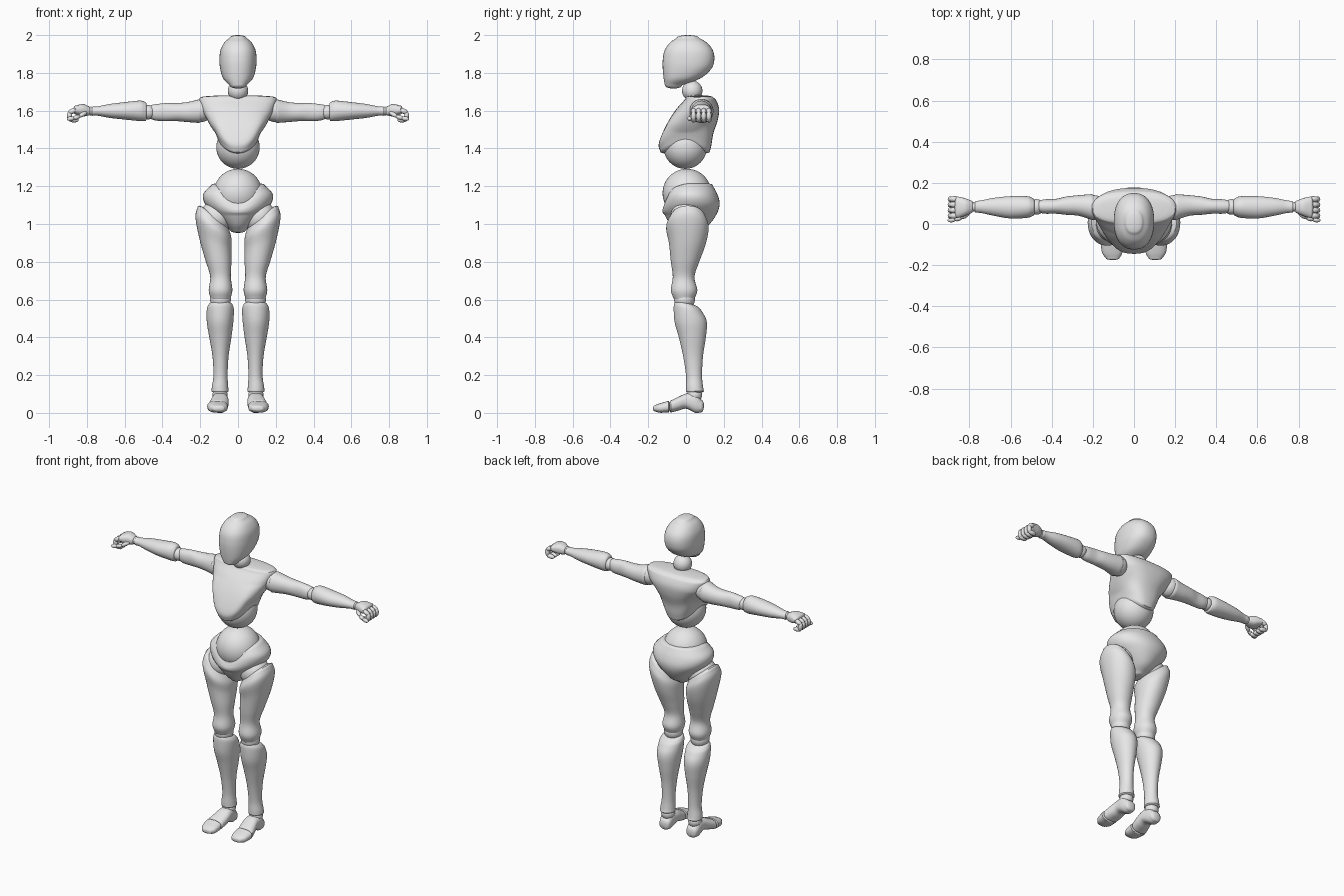
import bpy, bmesh
from math import sin, cos, pi, exp, copysign
from mathutils import Vector, Matrix

cube = bpy.data.objects.get("Cube")
if cube:
    bpy.data.objects.remove(cube)

grey = bpy.data.materials.new("plain_grey")
grey.use_nodes = True
grey.diffuse_color = (0.8, 0.8, 0.8, 1)
grey.node_tree.nodes["Principled BSDF"].inputs["Base Color"].default_value = grey.diffuse_color

SIDES, STEPS = 40, 6
parts = []


def clamp(value):
    return max(0.0, min(1.0, value))


def finish(name, bm, mirrored):
    """Turn a bmesh into a named object, optionally mirrored to the other side."""
    bmesh.ops.recalc_face_normals(bm, faces=bm.faces)
    mesh = bpy.data.meshes.new(name)
    bm.to_mesh(mesh)
    bm.free()
    mesh.materials.append(grey)
    obj = bpy.data.objects.new(name, mesh)
    bpy.context.collection.objects.link(obj)
    if mirrored:
        modifier = obj.modifiers.new("Mirror", 'MIRROR')
        modifier.use_mirror_merge = False
    parts.append(obj)


def smooth_rows(rows):
    """Catmull-Rom interpolation between cross-sections."""
    rows = [Vector(r) for r in rows]
    padded = [rows[0] * 2 - rows[1]] + rows + [rows[-1] * 2 - rows[-2]]
    result = []
    for a, b, c, d in zip(padded, padded[1:], padded[2:], padded[3:]):
        for i in range(STEPS):
            t = i / STEPS
            result.append(b + (c - a) * (t / 2)
                          + (a * 2 - b * 5 + c * 4 - d) * (t * t / 2)
                          + (b * 3 - a - c * 3 + d) * (t ** 3 / 2))
    return result + [rows[-1]]


def loft(name, axis, rows, domes=(.01, .01), power=2.0, warp=None, mirrored=False):
    """Skin rounded sections; a row is position, low and high of both cross axes.
    Short rows give a half width for the first cross axis."""
    rows = [(r[0], -r[1], *r[1:]) if len(r) == 4 else r for r in rows]
    sections = smooth_rows(rows)

    def dome(section, height):
        rings = []
        for i in range(1, 6):
            angle = i / 6 * pi / 2 + pi / 24
            p, a, b, c, d = section
            k = cos(angle)
            u, v = (a + b) / 2, (c + d) / 2
            rings.append((p + height * sin(angle), u + (a - u) * k, u + (b - u) * k,
                          v + (c - v) * k, v + (d - v) * k))
        return rings

    sections = dome(sections[0], -domes[0])[::-1] + sections + dome(sections[-1], domes[1])
    bm = bmesh.new()
    rings = []
    for p, a, b, c, d in sections:
        ring = []
        for i in range(SIDES):
            angle = 2 * pi * i / SIDES
            s, t = [copysign(abs(f) ** (2 / power), f) for f in (cos(angle), sin(angle))]
            u, v = (a + b) / 2 + (b - a) / 2 * s, (c + d) / 2 + (d - c) / 2 * t
            point = Vector({'X': (p, u, v), 'Y': (u, p, v), 'Z': (u, v, p)}[axis])
            if warp:
                point.z += warp(*point)
            ring.append(bm.verts.new(point))
        rings.append(ring)
    for low, high in zip(rings, rings[1:]):
        for i in range(SIDES):
            j = (i + 1) % SIDES
            bm.faces.new((low[i], low[j], high[j], high[i]))
    bm.faces.new(rings[0])
    bm.faces.new(rings[-1])
    finish(name, bm, mirrored)


def ball(name, centre, radius, mirrored=False):
    bm = bmesh.new()
    bmesh.ops.create_uvsphere(bm, u_segments=40, v_segments=24, radius=radius,
                              matrix=Matrix.Translation(centre))
    finish(name, bm, mirrored)


def finger(name, joints, radius):
    """A chain of egg-shaped segments between joints."""
    bm = bmesh.new()
    for start, end in zip(joints, joints[1:]):
        start, end = Vector(start), Vector(end)
        span = end - start
        matrix = (Matrix.Translation((start + end) / 2)
                  @ span.to_track_quat('Z', 'Y').to_matrix().to_4x4()
                  @ Matrix.Diagonal((radius, radius, span.length / 2 + radius / 2, 1)))
        bmesh.ops.create_uvsphere(bm, u_segments=16, v_segments=10, radius=1, matrix=matrix)
    finish(name, bm, True)


# Rim shapes: arched ribcage, dipped waistband, slanted thigh and shin tops
def rib_arch(x, y, z):
    return 5 * min(x * x, .0144) * clamp((1.6 - z) / .2)


def waist_dip(x, y, z):
    return -.1 * clamp((z - 1.05) / .15) * exp(-(x / .1) ** 2) * clamp(-y / .1)


def hip_slant(x, y, z):
    return .75 * (x - .13) * clamp((z - .8) / .23)


def shin_slant(x, y, z):
    return -.25 * y * clamp((z - .5) / .08)


# Head and neck
loft("head", 'Z', [(1.735, .045, -.112, -.02), (1.77, .078, -.118, .075),
                   (1.82, .094, -.123, .133), (1.87, .098, -.123, .15),
                   (1.92, .093, -.113, .142), (1.96, .073, -.085, .11),
                   (1.985, .045, -.05, .07)], (.018, .015), 2.3)
ball("neck_ball", (0, .033, 1.705), .054)
loft("neck_base", 'Z', [(1.62, .07, 0, .12), (1.66, .055, 0, .1), (1.685, .045, .0, .08)])

# Torso
loft("chest", 'Z', [(1.38, .1, -.135, .125), (1.42, .122, -.145, .135),
                    (1.48, .148, -.125, .145), (1.55, .172, -.09, .168),
                    (1.61, .192, -.05, .175), (1.655, .205, -.01, .16),
                    (1.67, .2, .0, .145)], (.012, .012), 2.5, rib_arch)
ball("abdomen_ball", (0, -.004, 1.407), .115)
ball("waist_ball", (0, .005, 1.163), .129)
loft("pelvis", 'Z', [(.965, .04, -.05, .07), (1.0, .075, -.085, .125),
                     (1.06, .135, -.118, .166), (1.11, .177, -.125, .178),
                     (1.16, .183, -.12, .165), (1.21, .138, -.112, .138)],
     (.012, .008), 2.1, waist_dip)

# Legs
ball("hip_balls", (.115, .005, 1.035), .088, True)
loft("thighs", 'Z', [(.605, .04, .145, -.065, .045), (.65, .03, .155, -.08, .06),
                     (.72, .038, .147, -.07, .045), (.8, .035, .17, -.08, .07),
                     (.9, .035, .205, -.09, .105), (.98, .035, .225, -.105, .12),
                     (1.03, .045, .213, -.085, .105)], (.015, .025), 2.1, hip_slant, True)
ball("knee_balls", (.093, -.008, .6), .055, True)
loft("shins", 'Z', [(.115, .05, .14, 0, .095), (.14, .052, .138, 0, .09),
                    (.2, .055, .13, 0, .085), (.3, .05, .135, -.015, .09),
                    (.4, .035, .152, -.038, .105), (.48, .025, .165, -.06, .11),
                    (.55, .022, .165, -.065, .085), (.575, .03, .155, -.058, .065)],
     (.01, .01), 2.0, shin_slant, True)

# Feet
ball("ankle_balls", (.095, .045, .095), .04, True)
loft("feet", 'Y', [(-.08, .055, .16, .002, .066), (-.04, .05, .15, .012, .085),
                   (0, .05, .14, .022, .102), (.05, .055, .137, 0, .108),
                   (.08, .06, .13, .003, .07)], (.008, .015), 2.4, None, True)
loft("toes", 'Y', [(-.165, .07, .138, .008, .04), (-.14, .057, .155, .001, .05),
                   (-.092, .054, .163, .002, .064)], (.01, .006), 2.5, None, True)

# Arms
ball("shoulder_balls", (.195, .08, 1.6), .06, True)
loft("upper_arms", 'X', [(.205, .02, .145, 1.535, 1.66), (.27, .04, .14, 1.54, 1.645),
                         (.33, .045, .133, 1.545, 1.64), (.38, .05, .122, 1.545, 1.64),
                         (.43, .05, .12, 1.547, 1.635), (.46, .055, .115, 1.555, 1.63)],
     (.025, .01), 2.1, None, True)
ball("elbow_balls", (.475, .083, 1.592), .038, True)
loft("forearms", 'X', [(.49, .04, .125, 1.545, 1.645), (.52, .03, .135, 1.545, 1.653),
                       (.6, .027, .135, 1.553, 1.645), (.68, .04, .127, 1.562, 1.635),
                       (.74, .053, .115, 1.573, 1.623), (.77, .055, .112, 1.573, 1.622)],
     (.01, .006), 2.0, None, True)

# Hands closed into loose fists
ball("wrist_balls", (.778, .083, 1.598), .023, True)
loft("palms", 'X', [(.787, .055, .112, 1.575, 1.622), (.82, .04, .125, 1.57, 1.635),
                    (.86, .028, .134, 1.58, 1.627)], (.006, .012), 2.4, None, True)
for index, label in enumerate(("index", "middle", "ring", "little")):
    y = .04 + .027 * index
    finger(label + "_fingers", [(.86, y, 1.605), (.893, y, 1.59),
                                (.89, y, 1.553), (.85, y, 1.55)], .014)
finger("thumbs", [(.805, .05, 1.59), (.84, .03, 1.57),
                  (.87, .022, 1.56), (.9, .018, 1.556)], .012)

# Smooth shading
bpy.ops.object.select_all(action='DESELECT')
for obj in parts:
    obj.select_set(True)
bpy.context.view_layer.objects.active = parts[0]
bpy.ops.object.shade_smooth_by_angle(angle=pi / 4)
